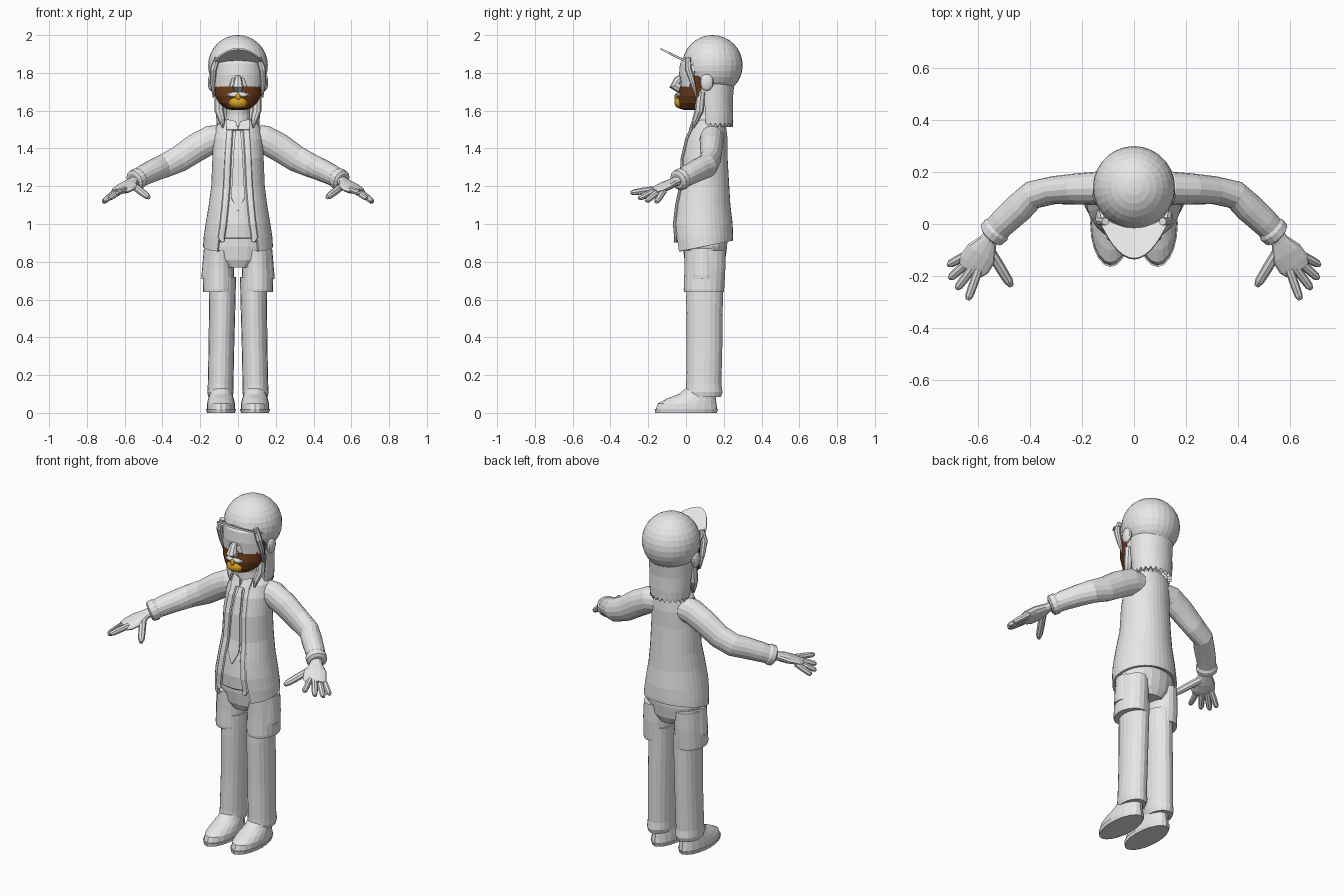
import bpy, bmesh
from math import sin, cos, radians, degrees, asin
from mathutils import Vector

if "Cube" in bpy.data.objects:
    bpy.data.objects.remove(bpy.data.objects["Cube"])


def material(name, rgb):
    m = bpy.data.materials.new(name)
    m.use_nodes = True
    m.diffuse_color = (*rgb, 1)
    bsdf = next(n for n in m.node_tree.nodes if n.type == 'BSDF_PRINCIPLED')
    bsdf.inputs["Base Color"].default_value = (*rgb, 1)
    return m


GREY = material("light grey", (0.8, 0.8, 0.8))
BROWN = material("dark brown", (0.13, 0.04, 0.01))
GOLD = material("golden yellow", (0.7, 0.38, 0.015))
parts = []


def finish(bm, name, mat=GREY, mirror=False, thick=0):
    bmesh.ops.recalc_face_normals(bm, faces=bm.faces)
    me = bpy.data.meshes.new(name)
    bm.to_mesh(me)
    bm.free()
    me.materials.append(mat)
    ob = bpy.data.objects.new(name, me)
    bpy.context.collection.objects.link(ob)
    if thick:
        s = ob.modifiers.new("thickness", 'SOLIDIFY')
        s.thickness, s.offset = thick, -1
    if mirror:
        ob.modifiers.new("mirror", 'MIRROR').use_clip = False
    parts.append(ob)
    return ob


def skin(name, rows, closed, **kw):
    """Faces between rows of points; closed rows get end caps."""
    bm = bmesh.new()
    vs = [[bm.verts.new(p) for p in row] for row in rows]
    n = len(rows[0])
    for a, b in zip(vs, vs[1:]):
        for k in range(n if closed else n - 1):
            j = (k + 1) % n
            bm.faces.new((a[k], a[j], b[j], b[k]))
    if closed:
        bm.faces.new(vs[0])
        bm.faces.new(vs[-1])
    return finish(bm, name, **kw)


def loft(name, rings, n=20, cx=0, facing=90, span=180, warp=None, **kw):
    """Horizontal ellipses (z, cy, rx, ry[, span]), full or as an arc."""
    rows = []
    for i, (z, cy, rx, ry, *own) in enumerate(rings):
        s = own[0] if own else span
        closed = s == 180
        row = []
        for k in range(n if closed else n + 1):
            a = radians(facing + s * (2 * k / n - 1))
            p = Vector((cx + rx * cos(a), cy + ry * sin(a), z))
            if warp:
                p.z += warp(i, k, p)
            row.append(p)
        rows.append(row)
    return skin(name, rows, closed, **kw)


def sweep(name, path, n=10, **kw):
    """Elliptical tube along points (x, y, z, side radius[, other radius])."""
    pts = [Vector(p[:3]) for p in path]
    whole = (pts[-1] - pts[0]).normalized()
    ref = Vector((0, 1, 0)) if abs(whole.z) > 0.75 else Vector((0, 0, 1))
    rows = []
    for i, p in enumerate(pts):
        t = (pts[min(i + 1, len(pts) - 1)] - pts[max(i - 1, 0)]).normalized()
        side = t.cross(ref).normalized()
        up = side.cross(t)
        r, h = path[i][3], path[i][-1]
        rows.append([p + side * r * cos(a) + up * h * sin(a)
                     for a in (radians(360 * k / n) for k in range(n))])
    return skin(name, rows, True, **kw)


def ball(name, centre, radii, mat=GREY, cuts=(), mirror=False, seg=20):
    bm = bmesh.new()
    bmesh.ops.create_uvsphere(bm, u_segments=seg, v_segments=seg // 2 + 2, radius=1)
    for v in bm.verts:
        v.co = Vector(c + r * q for c, r, q in zip(centre, radii, v.co))
    for co, no in cuts:
        geom = bm.verts[:] + bm.edges[:] + bm.faces[:]
        bmesh.ops.bisect_plane(bm, geom=geom, plane_co=co, plane_no=no, clear_outer=True)
    return finish(bm, name, mat, mirror)


# Shoes and trouser legs
loft("shoe_soles", [(0, 0, .074, .163), (.02, .002, .079, .168)], cx=.09, mirror=True)
loft("shoes", [(.018, .003, .075, .163), (.05, .006, .074, .155), (.075, .028, .068, .13),
               (.1, .06, .06, .098), (.13, .08, .055, .08)], cx=.09, mirror=True)
leg = loft("trouser_legs", [(.085, .095, .064, .09), (.11, .095, .07, .098), (.15, .094, .068, .093),
                            (.35, .098, .068, .094), (.6, .098, .07, .097), (.72, .1, .07, .097)],
           cx=.095, mirror=True)
for v in leg.data.vertices:
    v.co.x -= .02 * v.co.z

# Shorts with side pockets
loft("shorts_legs", [(.64, .095, .083, .105), (.655, .095, .084, .107),
                     (.76, .1, .081, .108), (.86, .1, .075, .108)], cx=.102, mirror=True)
loft("shorts_hips", [(.77, .1, .09, .09), (.81, .1, .15, .108), (.88, .1, .168, .118), (.96, .1, .16, .12)])
loft("shorts_pockets", [(.71, .09, .093, .08), (.73, .09, .094, .082), (.87, .09, .082, .08)],
     n=8, cx=.099, facing=0, span=62, thick=.015, mirror=True)

# Jacket body: (height, centre y, half width, half depth, half width of opening)
BODY = [(.88, .09, .185, .158, .11), (.93, .087, .182, .162, .1), (1, .084, .172, .163, .09),
        (1.1, .085, .155, .15, .08), (1.2, .094, .142, .135, .072), (1.35, .095, .136, .125, .066),
        (1.45, .108, .131, .112, .06), (1.515, .12, .118, .092, .055), (1.55, .125, .08, .065, .04)]
loft("jacket", [(z, cy, rx, ry, 180 - degrees(asin(w / rx))) for z, cy, rx, ry, w in BODY],
     n=32, warp=lambda i, k, p: (p.y - .09) * .2 if i == 0 else 0, thick=.014)
loft("shirt", [(z + (.04 if i == 0 else 0), cy, rx - .016, ry - .015)
               for i, (z, cy, rx, ry, w) in enumerate(BODY)], n=28)

# Lapels follow the jacket opening
lapel = []
for z, cy, rx, ry, w in BODY[1:-1]:
    x = w - .012
    y = cy - ry * (1 - (x / rx) ** 2) ** .5
    lapel.append((x, y + .002, z, .02, .01))
lapel.insert(0, (.08, -.055, .905, .012, .01))
sweep("lapels", lapel, n=8, mirror=True)

# Tie and collar
def shirt_front(z):
    for a, b in zip(BODY, BODY[1:]):
        if a[0] <= z <= b[0]:
            t = (z - a[0]) / (b[0] - a[0])
            return (a[1] - a[3]) * (1 - t) + (b[1] - b[3]) * t + .015


TIE = [(1.07, .002), (1.14, .036), (1.2, .033), (1.35, .025), (1.45, .019), (1.48, .012), (1.515, .024)]
skin("tie", [[(s * w, shirt_front(z) - .007, z) for s in (-1, 0, 1)] for z, w in TIE], False, thick=.007)
skin("collar", [[(0, .015, 1.5), (.06, .015, 1.5)], [(.012, .03, 1.545), (.062, .05, 1.555)]],
     False, thick=.012, mirror=True)

# Sleeves, cuffs and hands
sweep("sleeves", [(.06, .135, 1.455, .06, .068), (.14, .137, 1.448, .065, .075), (.22, .135, 1.405, .06, .075),
                  (.31, .13, 1.345, .054, .07), (.39, .112, 1.308, .055, .064), (.44, .065, 1.287, .057, .06),
                  (.5, .01, 1.258, .054, .055), (.535, -.025, 1.237, .05, .05)], n=16, mirror=True)
sweep("cuffs", [(.52, -.01, 1.245, .05), (.53, -.022, 1.24, .058), (.548, -.04, 1.23, .056),
                (.554, -.046, 1.227, .042)], n=16, mirror=True)
sweep("palms", [(.535, -.03, 1.235, .03, .026), (.56, -.065, 1.22, .035, .024), (.585, -.11, 1.2, .062, .025),
                (.615, -.155, 1.18, .064, .02), (.63, -.178, 1.172, .05, .014)], n=12, mirror=True)
FINGERS = {"little_fingers": ((.655, -.125, 1.165), (.715, -.158, 1.115)),
           "ring_fingers": ((.648, -.155, 1.165), (.71, -.21, 1.12)),
           "middle_fingers": ((.63, -.18, 1.17), (.682, -.25, 1.135)),
           "index_fingers": ((.605, -.195, 1.18), (.64, -.292, 1.165)),
           "thumbs": ((.55, -.11, 1.2), (.472, -.238, 1.14))}
for name, (a, b) in FINGERS.items():
    a, b = Vector(a), Vector(b)
    r = .02 if name == "thumbs" else .017
    steps = ((-.2, r), (0, r), (.5, r), (.85, r * .9), (1, r * .5))
    sweep(name, [(*a.lerp(b, t), q) for t, q in steps], n=8, mirror=True)

# Neck and head
loft("neck", [(1.5, .115, .075, .07), (1.58, .11, .062, .062), (1.7, .1, .07, .07)], n=16)
loft("head", [(1.612, .045, .05, .06), (1.64, .058, .09, .09), (1.68, .07, .113, .105), (1.725, .08, .119, .105),
              (1.8, .09, .124, .11), (1.87, .1, .125, .11), (1.92, .11, .1, .09)], n=24)
ball("ears", (.142, .11, 1.75), (.018, .036, .045), mirror=True, seg=12)
sweep("nose", [(0, -.015, 1.79, .01), (0, -.045, 1.76, .022), (0, -.06, 1.735, .03), (0, -.025, 1.712, .024)], n=8)

# Beard with raised sideburns, mouth and chin tuft
loft("beard", [(1.603, .045, .03, .05), (1.612, .04, .068, .08), (1.64, .05, .1, .095), (1.68, .06, .122, .105),
               (1.727, .07, .127, .103)], n=24, facing=-90, span=100, mat=BROWN, thick=.01,
     warp=lambda i, k, p: .06 if i == 4 and abs(p.x) > .115 else 0)
ball("mouth", (0, -.036, 1.684), (.058, .016, .015), seg=14)
ball("chin_tuft", (0, -.03, 1.643), (.05, .032, .032), GOLD, seg=14)
ball("lip_tuft", (0, -.05, 1.672), (.014, .012, .02), GOLD, seg=10)

# Goggles with a notch over the nose
loft("goggles", [(1.725, .075, .13, .107), (1.79, .075, .131, .112), (1.85, .078, .131, .11), (1.868, .08, .126, .1)],
     n=20, facing=-90, span=72, thick=.016,
     warp=lambda i, k, p: .045 if i == 0 and abs(p.x) < .035 else 0)

# Hair: back curtain with a jagged edge, and loose locks
loft("hair", [(1.535, .15, .112, .098), (1.58, .15, .117, .1), (1.66, .145, .12, .103), (1.8, .14, .125, .12)],
     n=30, span=118, thick=.02, warp=lambda i, k, p: -.022 * (k % 2) if i == 0 else 0)
sweep("temple_locks", [(.11, .01, 1.88, .015), (.13, .012, 1.82, .018), (.134, .035, 1.75, .014),
                       (.13, .055, 1.67, .004)], n=8, mirror=True)
sweep("neck_locks", [(.1, .08, 1.7, .025), (.1, .07, 1.6, .024), (.085, .05, 1.55, .018), (.08, .04, 1.51, .004)],
      n=8, mirror=True)

# Cap and upturned brim
ball("cap", (0, .14, 1.84), (.158, .16, .16), seg=28,
     cuts=(((0, .14, 1.71), (0, 0, -1)), ((0, 0, 1.86), (0, -.75, -.66))))
brim = []
for v in (0, .35, .7, 1):
    row = []
    for k in range(13):
        u = k / 6 - 1
        base = Vector((.135 * u, .005 + .06 * u * u, 1.862 - .02 * u * u))
        tip = Vector((.122 * u, -.132 + .12 * u * u, 1.932 - .06 * u * u))
        row.append(base.lerp(tip, v))
    brim.append(row)
skin("brim", brim, False, thick=.01)

# Smooth shading with sharp creases
for ob in bpy.context.view_layer.objects:
    ob.select_set(ob in parts)
bpy.context.view_layer.objects.active = parts[0]
bpy.ops.object.shade_smooth_by_angle(angle=radians(40))
